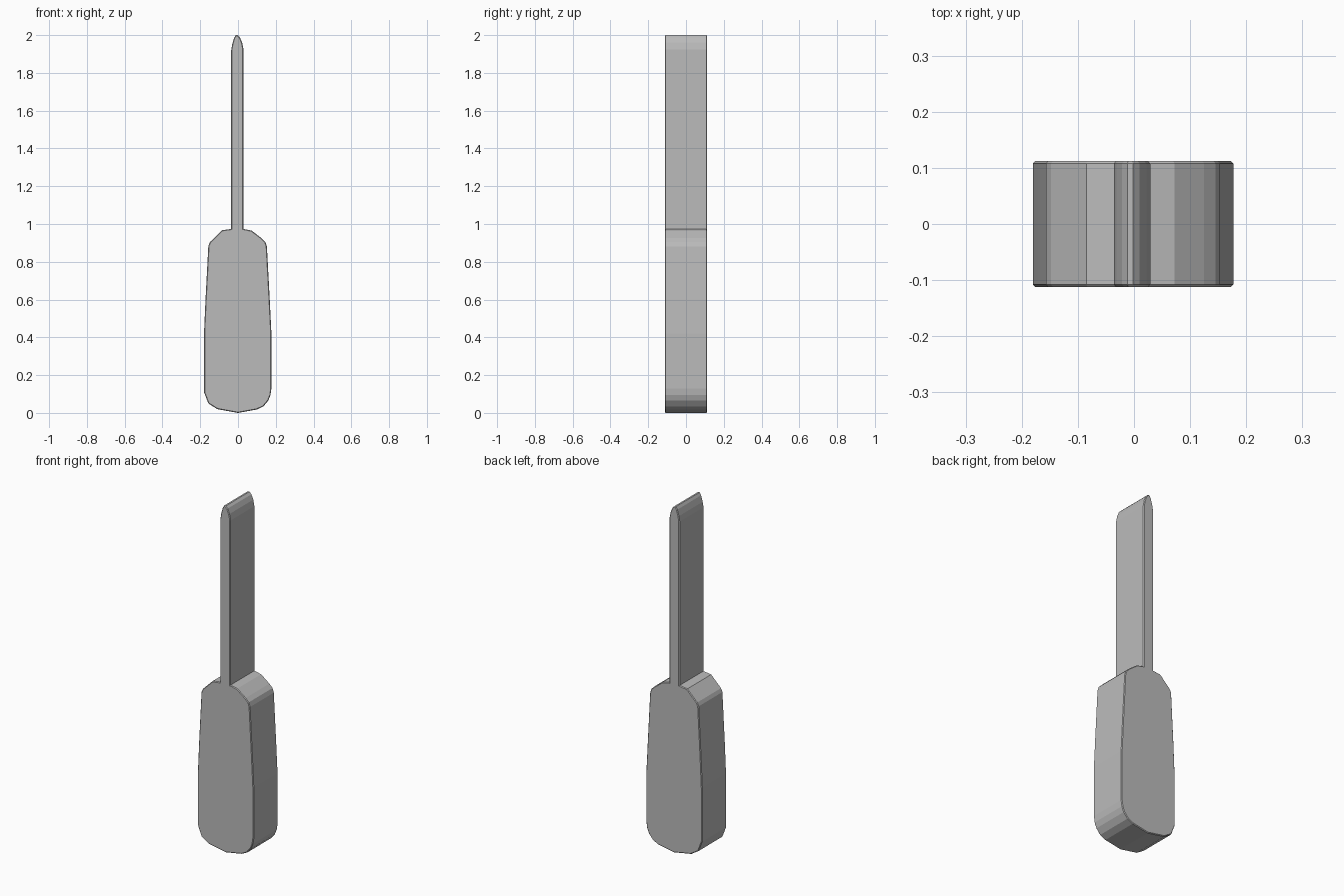
import bpy
import bmesh

DEPTH = 0.224   # front to back
CHAMFER = 0.004

cube = bpy.data.objects.get("Cube")
if cube:
    bpy.data.objects.remove(cube, do_unlink=True)

grey = bpy.data.materials.new("plain_grey")
grey.use_nodes = True
colour = (0.5, 0.5, 0.5, 1)
grey.diffuse_color = colour
grey.node_tree.nodes["Principled BSDF"].inputs["Base Color"].default_value = colour


def extrude_profile(name, outline):
    """Extrude an x-z outline through the depth and chamfer its front and back rims."""
    bm = bmesh.new()
    front = bm.faces.new([bm.verts.new((x, -DEPTH / 2, z)) for x, z in outline])
    result = bmesh.ops.extrude_face_region(bm, geom=[front], use_keep_orig=True)
    moved = [v for v in result["geom"] if isinstance(v, bmesh.types.BMVert)]
    bmesh.ops.translate(bm, verts=moved, vec=(0, DEPTH, 0))
    bmesh.ops.recalc_face_normals(bm, faces=bm.faces)
    rims = [e for e in bm.edges if abs(e.verts[0].co.y - e.verts[1].co.y) < 1e-5]
    bmesh.ops.bevel(bm, geom=rims, offset=CHAMFER, segments=1, affect="EDGES")
    mesh = bpy.data.meshes.new(name)
    bm.to_mesh(mesh)
    bm.free()
    mesh.materials.append(grey)
    obj = bpy.data.objects.new(name, mesh)
    bpy.context.collection.objects.link(obj)
    return obj


# Wide tapered handle with rounded butt and sloped shoulders
extrude_profile("handle", [
    (0, 0), (0.1, 0.018), (0.135, 0.035), (0.16, 0.065), (0.172, 0.095), (0.177, 0.13),
    (0.177, 0.42), (0.168, 0.6), (0.153, 0.88), (0.145, 0.905), (0.125, 0.925),
    (0.072, 0.965), (0.03, 0.974), (-0.036, 0.974), (-0.085, 0.967), (-0.148, 0.905),
    (-0.157, 0.885), (-0.172, 0.6), (-0.18, 0.42), (-0.18, 0.11), (-0.157, 0.05),
    (-0.11, 0.02),
])

# Slim straight blade with a rounded pointed tip
extrude_profile("blade", [
    (0.029, 0.95), (0.029, 1.925), (0.022, 1.96), (0.01, 1.988), (-0.002, 2),
    (-0.012, 2), (-0.021, 1.985), (-0.031, 1.95), (-0.036, 1.92), (-0.036, 0.95),
])
